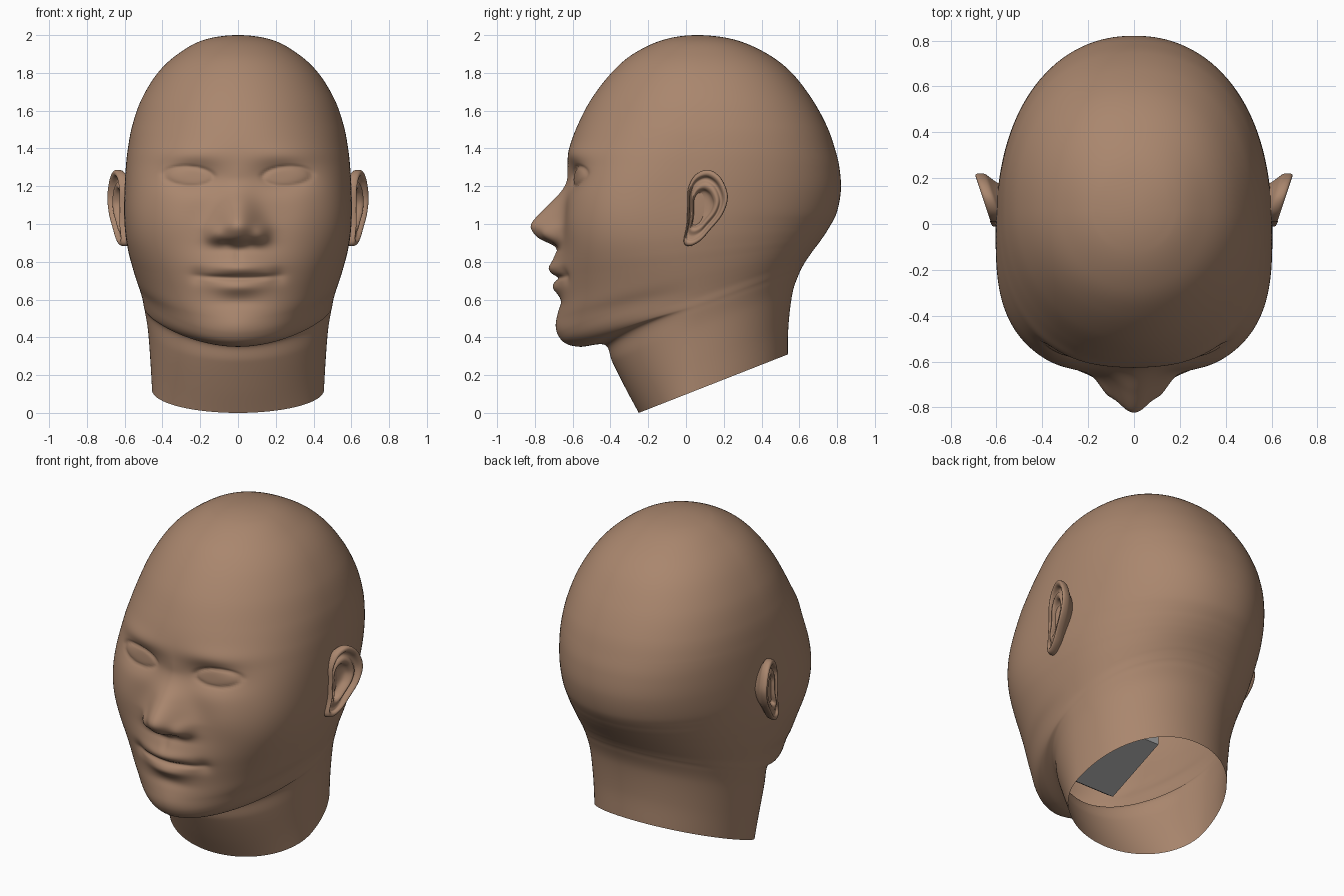
import bpy, bmesh, math
from math import exp, sin, cos, pi

if "Cube" in bpy.data.objects:
    bpy.data.objects.remove(bpy.data.objects["Cube"])


def material(name, rgb):
    m = bpy.data.materials.new(name)
    m.diffuse_color = (*rgb, 1)
    m.use_nodes = True
    m.node_tree.nodes["Principled BSDF"].inputs["Base Color"].default_value = m.diffuse_color
    return m


skin = material("skin_brown", (0.40, 0.24, 0.155))
grey = material("cavity_grey", (0.41, 0.41, 0.41))


def catmull(p0, p1, p2, p3, t):
    return [b + 0.5 * t * (c - a + t * (2*a - 5*b + 4*c - d + t * (3*(b - c) + d - a)))
            for a, b, c, d in zip(p0, p1, p2, p3)]


def hermite(table, z):
    # smooth curve through (z, value) points, z falling
    if z >= table[0][0] or z <= table[-1][0]:
        return 0.0
    i = next(k for k in range(len(table) - 1) if table[k + 1][0] <= z)
    slope = lambda k: 0 if k in (0, len(table) - 1) else \
        (table[k+1][1] - table[k-1][1]) / (table[k+1][0] - table[k-1][0])
    (za, a), (zb, b) = table[i], table[i + 1]
    h = zb - za
    t = (z - za) / h
    return ((2*t**3 - 3*t*t + 1) * a + (t**3 - 2*t*t + t) * h * slope(i)
            + (3*t*t - 2*t**3) * b + (t**3 - t*t) * h * slope(i + 1))


def bump(x, z, cx, cz, sx, sz):
    return exp(-((x - cx) / sx) ** 2 - ((z - cz) / sz) ** 2)


def clamp(v):
    return min(1, max(0, v))


def add_object(name, bm, mat, smooth=True):
    me = bpy.data.meshes.new(name)
    bm.to_mesh(me)
    bm.free()
    me.materials.append(mat)
    me.polygons.foreach_set("use_smooth", [smooth] * len(me.polygons))
    ob = bpy.data.objects.new(name, me)
    bpy.context.collection.objects.link(ob)
    return ob


def loft(name, rings):
    # skin a list of closed rings of equal length
    bm = bmesh.new()
    rows = [[bm.verts.new(p) for p in r] for r in rings]
    n = len(rows[0])
    for a, b in zip(rows, rows[1:]):
        for j in range(n):
            k = (j + 1) % n
            bm.faces.new((a[j], b[j], b[k], a[k]))
    bmesh.ops.remove_doubles(bm, verts=bm.verts, dist=1e-5)
    bmesh.ops.recalc_face_normals(bm, faces=bm.faces)
    # make sure the shell faces outwards
    if max(bm.faces, key=lambda f: f.calc_center_median().x).normal.x < 0:
        bmesh.ops.reverse_faces(bm, faces=bm.faces)
    return add_object(name, bm, skin)


# Head and neck rings: front z, back z, front y, back y, half width
KEYS = [
    (1.975, 1.975, 0.26, -0.12, -0.18),
    (2.0, 2.0, 0.06, 0.06, 0.0),
    (1.975, 1.975, -0.12, 0.26, 0.18),
    (1.90, 1.90, -0.28, 0.432, 0.318),
    (1.80, 1.80, -0.395, 0.56, 0.425),
    (1.66, 1.66, -0.502, 0.668, 0.511),
    (1.52, 1.52, -0.575, 0.745, 0.56),
    (1.40, 1.40, -0.618, 0.788, 0.583),
    (1.30, 1.30, -0.63, 0.812, 0.594),
    (1.18, 1.18, -0.635, 0.82, 0.601),
    (1.05, 1.06, -0.64, 0.798, 0.603),
    (0.92, 0.98, -0.65, 0.757, 0.596),
    (0.80, 0.93, -0.66, 0.725, 0.581),
    (0.70, 0.895, -0.665, 0.70, 0.564),
    (0.60, 0.87, -0.668, 0.681, 0.547),
    (0.50, 0.85, -0.676, 0.666, 0.53),
    (0.42, 0.83, -0.675, 0.652, 0.516),
    (0.37, 0.81, -0.64, 0.638, 0.506),
    (0.35, 0.78, -0.56, 0.62, 0.50),
    (0.36, 0.74, -0.43, 0.60, 0.493),
    (0.27, 0.64, -0.39, 0.565, 0.477),
    (0.13, 0.47, -0.32, 0.543, 0.464),
    (0.0, 0.31, -0.25, 0.54, 0.455),
    (-0.13, 0.15, -0.18, 0.54, 0.448),
]

NOSE = [(1.25, 0), (1.18, .022), (1.10, .092), (1.02, .165), (.985, .177),
        (.95, .155), (.92, .115), (.885, .03), (.855, 0)]


def features(x, z):
    # forward displacement of the face
    x = abs(x)
    width = 0.08 + 0.042 * clamp((1.22 - z) / 0.24)
    d = hermite(NOSE, z) * exp(-(x / width) ** 2)
    d += 0.036 * bump(x, z, 0.12, 0.945, 0.045, 0.045)       # nostril wings
    d -= 0.008 * bump(x, z, 0.06, 0.895, 0.03, 0.018)        # nostrils
    # eyes: socket, eyeball, lid lines
    d -= 0.050 * bump(x, z, 0.23, 1.25, 0.15, 0.075)
    d += 0.010 * bump(x, z, 0.27, 1.37, 0.17, 0.05)
    ex, ez = (x - 0.26) / 0.125, (z - 1.252 - 0.05 * (x - 0.26)) / 0.05
    r = math.hypot(ex, ez)
    d += 0.024 * max(0, 1 - r * r)
    d -= 0.005 * exp(-((r - 1.05) / 0.14) ** 2) * (1.3 if ez > 0 else 0.7)
    # mouth: muzzle, lips, parting line, chin
    zm = z - 0.25 * x * x
    d += 0.045 * bump(x, z, 0, 0.80, 0.18, 0.09)
    d -= 0.006 * bump(x, z, 0, 0.83, 0.022, 0.04)
    d += 0.027 * bump(x, zm, 0, 0.760, 0.15, 0.036)
    d += 0.034 * bump(x, zm, 0, 0.665, 0.13, 0.038)
    d -= 0.019 * exp(-(x / 0.19) ** 4 - ((zm - 0.714) / 0.013) ** 2)
    d -= 0.012 * bump(x, z, 0.215, 0.725, 0.04, 0.04)
    d -= 0.008 * bump(x, z, 0, 0.585, 0.13, 0.03)
    d += 0.012 * bump(x, z, 0, 0.47, 0.13, 0.06)
    d += 0.010 * bump(x, z, 0.33, 1.02, 0.12, 0.12)          # cheeks
    return d


def head_ring(key, n=200):
    zf, zb, yf, yb, w = key
    mid = 0.06 - 0.1 * exp(-((zf - 0.95) / 0.35) ** 2)
    if w < 0.18:
        mid = (yf + yb) / 2
    jaw = exp(-((zf - 0.41) / 0.11) ** 2)
    nf = 2 + 0.95 * exp(-((zf - 1.05) / 0.32) ** 2) - 0.15 * jaw
    nb = 2.1 + 0.13 * clamp((zf - 1.0) / 0.4)
    pts = []
    for j in range(n):
        t = -pi + 2 * pi * j / n
        a = t - 0.55 * sin(t)                # denser at the face
        s, c = sin(a), cos(a)
        p = nf if c > 0 else nb
        r = (abs(s) ** p + abs(c) ** p) ** (-1 / p)
        x = w * r * s
        y = mid + r * c * ((yf - mid) if c > 0 else (mid - yb))
        z = zf + (zb - zf) * (y - yf) / (yb - yf) if yb - yf > 1e-4 else zf
        if c > 0:
            z += 0.25 * x * x * jaw * c      # jaw line rises to the sides
        if c > 0 and yf < -0.44:
            y -= features(x, z) * min(1, c * 2)
        pts.append((x, y, z))
    return pts


STEPS = 12
rings = [head_ring(catmull(*KEYS[i - 1:i + 3], s / STEPS))
         for i in range(1, len(KEYS) - 2) for s in range(STEPS)]
loft("head_and_neck", rings + [head_ring(KEYS[-2])])

# Ear: outline (y, z), then layers from its back to the ear hole: scale, outward offset
OUTLINE = [(.115, 1.287), (.175, 1.255), (.212, 1.19), (.22, 1.125), (.19, 1.045), (.125, .965),
           (.075, .91), (.02, .883), (-.012, .905), (.003, .995), (.008, 1.10),
           (.012, 1.19), (.05, 1.26)]
LAYERS = [(.55, -.13), (.70, -.075), (.88, -.045), (.975, -.03), (1, -.008), (.975, .01), (.91, .015),
          (.85, .008), (.80, -.012), (.73, -.014), (.66, .0), (.58, .004), (.51, -.006),
          (.45, -.03), (.3, -.04), (.01, -.04)]
m = len(OUTLINE)
outline = [catmull(*[OUTLINE[(i + k) % m] for k in (-1, 0, 1, 2)], s / 6)
           for i in range(m) for s in range(6)]
CY, CZ = 0.075, 1.08


def ear_ring(i, scale, off):
    front = clamp((i - 15) / 6)
    pts = []
    for y, z in outline:
        y, z = CY + (y - CY) * scale, CZ + (z - CZ) * scale
        o = off
        if off < 0:                                          # flat lobe
            o *= 1 - front * (1 - clamp((z - 0.92) / 0.08))
        o += 0.008 * front * bump(y, z, 0.03, 1.0, 0.03, 0.04)
        pts.append((0.607 + 0.33 * y + o, y, z))
    return pts


keys = [LAYERS[0]] + LAYERS + [LAYERS[-1]]
layers = [catmull(*keys[i - 1:i + 3], s / 3) for i in range(1, len(keys) - 2) for s in range(3)]
ear = loft("ears", [ear_ring(i, *l) for i, l in enumerate(layers)])
ear.modifiers.new("mirror", 'MIRROR').use_mirror_merge = False

# Mouth cavity inside the head, seen through the open neck: side profile (y, z)
PROFILE = [(-.54, .69), (-.47, .50), (-.42, .465), (-.03, .625), (-.03, .80), (-.54, .74)]
HALF = 0.2
bm = bmesh.new()
face = bm.faces.new([bm.verts.new((-HALF, y, z)) for y, z in PROFILE])
side = bmesh.ops.extrude_face_region(bm, geom=[face])
bmesh.ops.translate(bm, vec=(2 * HALF, 0, 0),
                    verts=[v for v in side["geom"] if isinstance(v, bmesh.types.BMVert)])
bmesh.ops.recalc_face_normals(bm, faces=bm.faces)
add_object("mouth_cavity", bm, grey, smooth=False)
